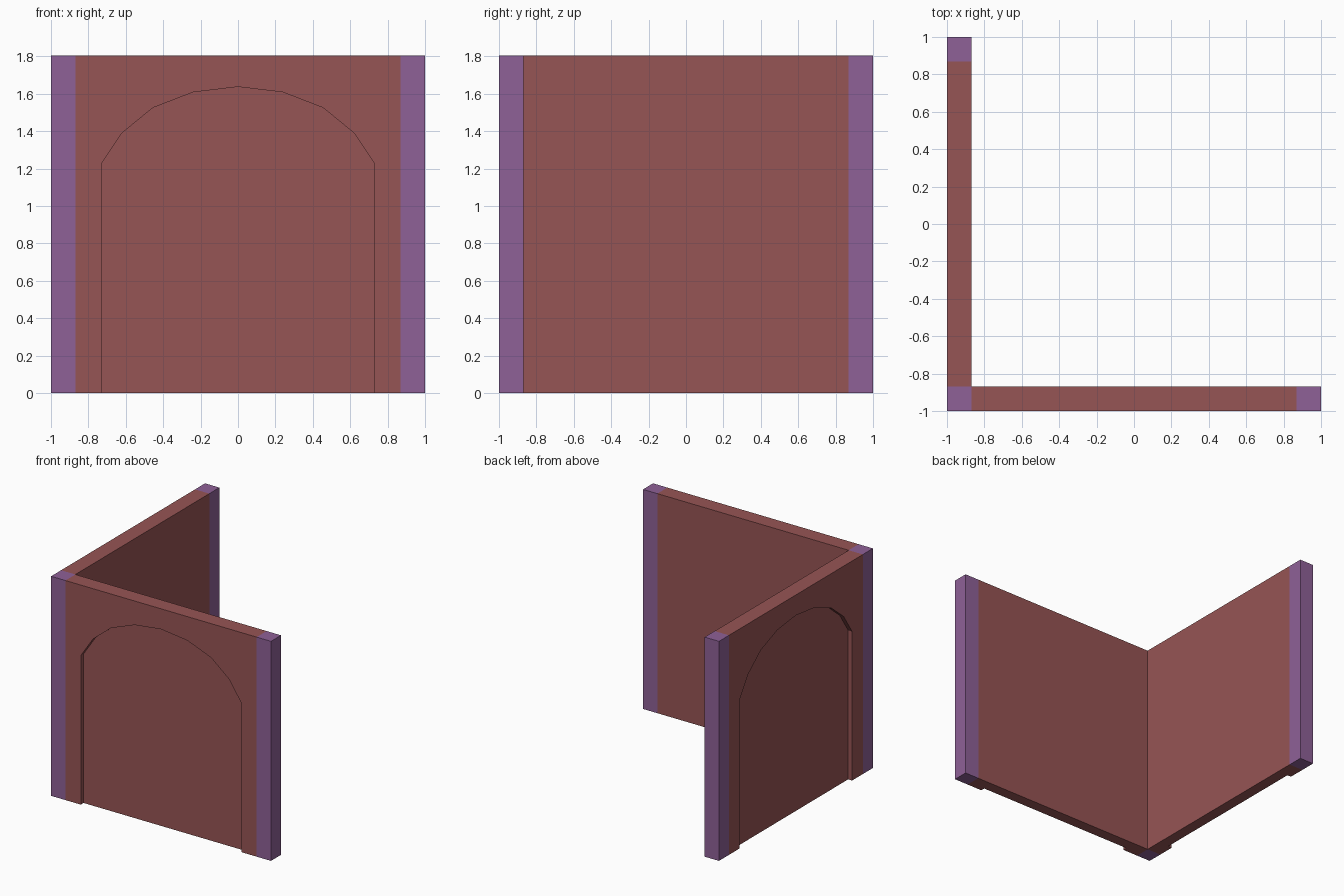
import bpy, bmesh
from math import radians
from mathutils import Matrix

if "Cube" in bpy.data.objects:
    bpy.data.objects.remove(bpy.data.objects["Cube"])

T, H, R = 0.13, 1.805, 0.036      # wall thickness, height, recess depth
IN = 1 - T                        # inner edge of the posts


def material(name, color):
    m = bpy.data.materials.new(name)
    m.diffuse_color = color
    m.use_nodes = True
    m.node_tree.nodes["Principled BSDF"].inputs["Base Color"].default_value = m.diffuse_color
    return m


def add_object(name, bm, mat):
    bmesh.ops.recalc_face_normals(bm, faces=bm.faces)
    me = bpy.data.meshes.new(name)
    bm.to_mesh(me)
    bm.free()
    me.materials.append(mat)
    ob = bpy.data.objects.new(name, me)
    bpy.context.collection.objects.link(ob)
    return ob


wall_mat = material("wall_red", (0.307, 0.089, 0.089, 1))
post_mat = material("post_purple", (0.274, 0.119, 0.31, 1))

# Arch outline, left foot to right foot
half = [(0.73, 0), (0.73, 1.225), (0.62, 1.39), (0.455, 1.525), (0.24, 1.608)]
arch = [(-x, z) for x, z in half] + [(0, 1.637)] + half[::-1]


def wall(name, angle):
    """Wall panel with an arched recess on its outer side."""
    bm = bmesh.new()

    def row(pts, y):
        return [bm.verts.new((x, y, z)) for x, z in pts]

    rim = row(arch, -1)
    panel = row(arch, -1 + R)
    rect = [(-IN, 0), (-IN, H), (IN, H), (IN, 0)]
    front, back = row(rect, -1), row(rect, -IN)
    bm.faces.new(front + rim[::-1])                     # face around the arch
    bm.faces.new(panel)                                 # recessed panel
    bm.faces.new(back)                                  # inner side
    for a, b in ((rim, panel), (front, back)):          # reveal, ends and top
        for i in range(len(a) - 1):
            bm.faces.new((a[i], a[i + 1], b[i + 1], b[i]))
    bm.faces.new((front[0], rim[0], panel[0], panel[-1],
                  rim[-1], front[-1], back[-1], back[0]))  # underside
    bmesh.ops.transform(bm, matrix=Matrix.Rotation(radians(angle), 4, 'Z'),
                        verts=bm.verts)
    add_object(name, bm, wall_mat)


def post(name, x, y):
    """Square post, full wall height."""
    bm = bmesh.new()
    bmesh.ops.create_cube(bm, size=1, matrix=Matrix.Translation((x, y, H / 2))
                          @ Matrix.Diagonal((T, T, H, 1)))
    add_object(name, bm, post_mat)


# Two walls meeting at the corner
wall("front_wall", 0)
wall("left_wall", -90)

# Corner post and the two end posts
c = 1 - T / 2
post("corner_post", -c, -c)
post("front_end_post", c, -c)
post("left_end_post", -c, c)
